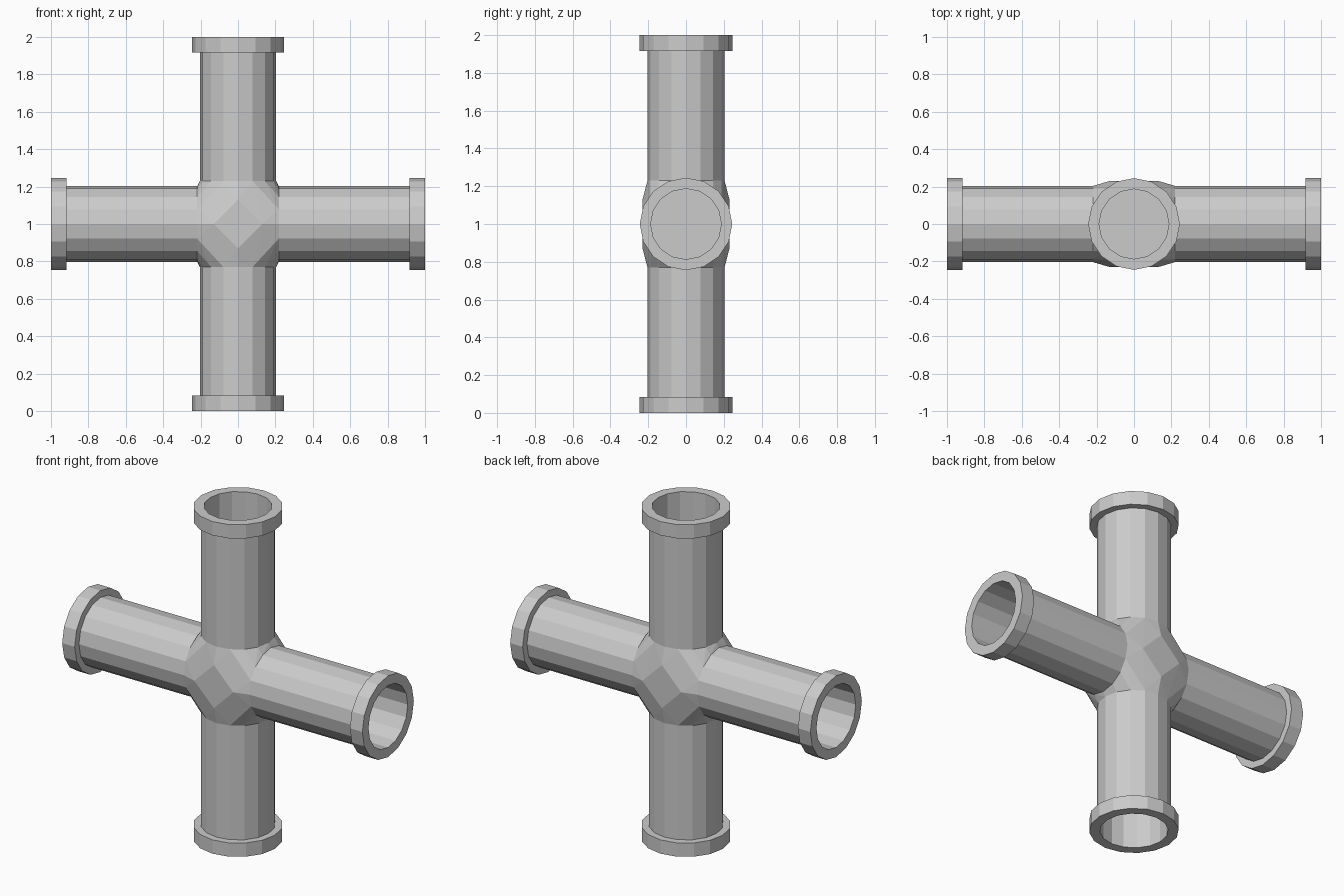
import bpy, bmesh, math
from mathutils import Vector

if "Cube" in bpy.data.objects:
    bpy.data.objects.remove(bpy.data.objects["Cube"])

SIDES = 16
R_PIPE, R_FLANGE, R_BORE = 0.204, 0.245, 0.187
FLANGE_START = 0.917
HUB_X, HUB_Z = 0.218, 0.23      # where arms leave the hub
CENTRE = Vector((0, 0, 1))
Y = Vector((0, 1, 0))


def ring(axis, dist, radius):
    side = axis.cross(Y)
    return [CENTRE + axis * dist
            + radius * (Y * math.cos(a) + side * math.sin(a))
            for a in (2 * math.pi * i / SIDES for i in range(SIDES))]


def make_object(name, bm):
    bmesh.ops.recalc_face_normals(bm, faces=bm.faces[:])
    mesh = bpy.data.meshes.new(name)
    bm.to_mesh(mesh)
    bm.free()
    obj = bpy.data.objects.new(name, mesh)
    bpy.context.collection.objects.link(obj)


def make_arm(name, axis, start):
    # Closed wall section: bore, flange lip, flange, pipe, back to the bore
    profile = [(R_BORE, start), (R_BORE, 1), (R_FLANGE, 1),
               (R_FLANGE, FLANGE_START), (R_PIPE, FLANGE_START), (R_PIPE, start)]
    bm = bmesh.new()
    rings = [[bm.verts.new(p) for p in ring(axis, d, r)] for r, d in profile]
    for a, b in zip(rings, rings[1:]):
        for i in range(SIDES):
            j = (i + 1) % SIDES
            bm.faces.new((a[i], a[j], b[j], b[i]))
    make_object(name, bm)


# Four flanged arms
arms = {"right_arm": ((1, 0, 0), HUB_X), "left_arm": ((-1, 0, 0), HUB_X),
        "upper_arm": ((0, 0, 1), HUB_Z), "lower_arm": ((0, 0, -1), HUB_Z)}
hub_points = []
for name, (axis, start) in arms.items():
    axis = Vector(axis)
    make_arm(name, axis, start)
    hub_points += ring(axis, start, R_PIPE)
    # Raised diamond corners on front and back of the hub
    hub_points += [CENTRE + axis * 0.13 + Y * s * 0.23 for s in (-1, 1)]

# Faceted hub wrapped around the arm roots, closing the bores
bm = bmesh.new()
for p in hub_points:
    bm.verts.new(p)
bmesh.ops.convex_hull(bm, input=bm.verts[:])
bmesh.ops.dissolve_limit(bm, angle_limit=math.radians(1),
                         verts=bm.verts[:], edges=bm.edges[:])
make_object("hub", bm)
